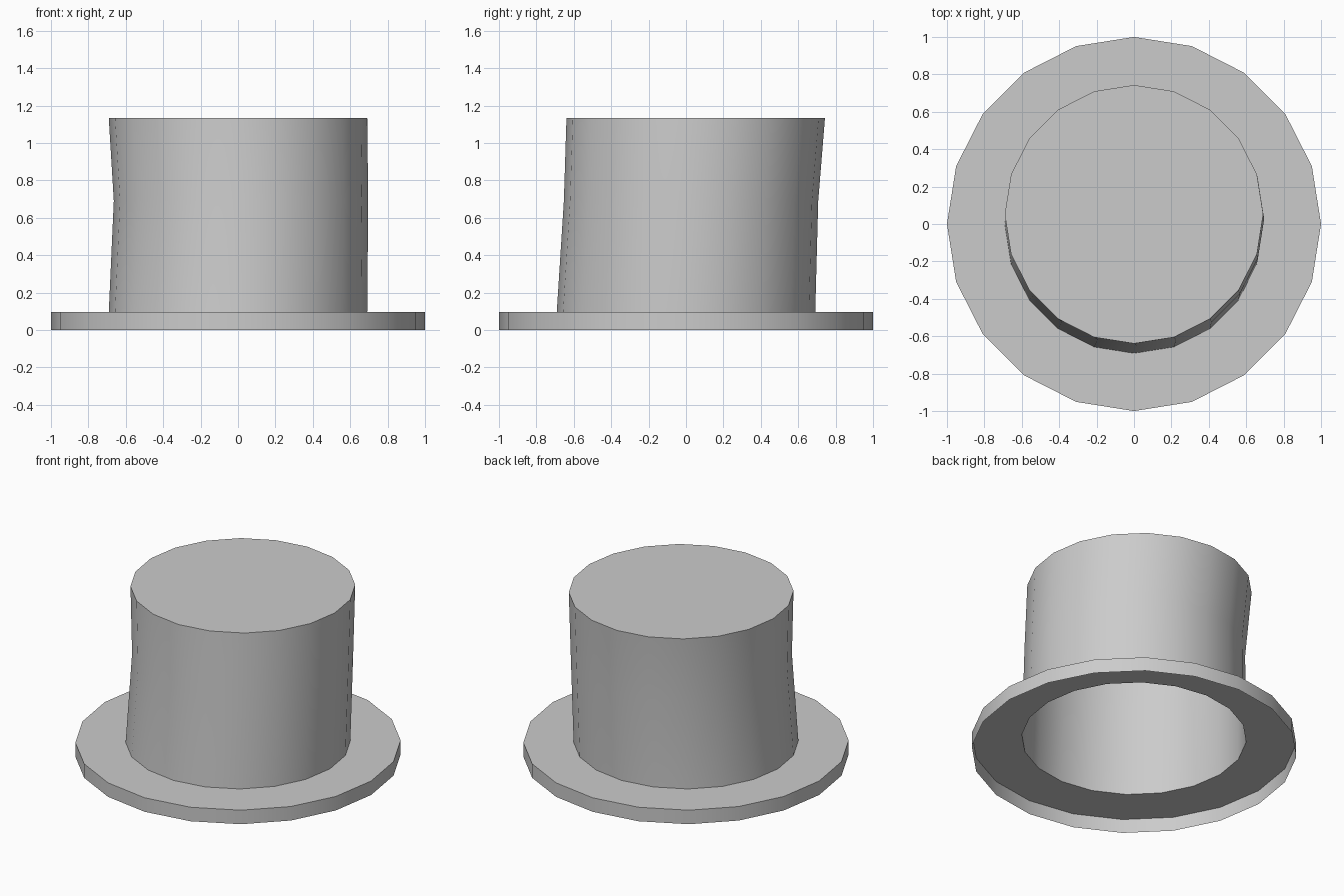
import bpy, bmesh
from math import cos, sin, radians, tau

if "Cube" in bpy.data.objects:
    bpy.data.objects.remove(bpy.data.objects["Cube"])

SIDES = 20


def lathe(name, rings, cap_top=False):
    """Bridge a stack of rings given as (centre x, centre y, radius, z)."""
    bm = bmesh.new()
    loops = [[bm.verts.new((cx + r * cos(tau * i / SIDES),
                            cy + r * sin(tau * i / SIDES), z))
              for i in range(SIDES)] for cx, cy, r, z in rings]
    for a, b in zip(loops, loops[1:]):
        for i in range(SIDES):
            j = (i + 1) % SIDES
            bm.faces.new((a[i], a[j], b[j], b[i]))
    if cap_top:
        bm.faces.new(loops[-1])
    mesh = bpy.data.meshes.new(name)
    bm.to_mesh(mesh)
    bm.free()
    obj = bpy.data.objects.new(name, mesh)
    bpy.context.collection.objects.link(obj)
    bpy.ops.object.select_all(action='DESELECT')
    obj.select_set(True)
    bpy.context.view_layer.objects.active = obj
    bpy.ops.object.shade_smooth_by_angle(angle=radians(30))
    return obj


# Thin brim: outer wall and top ring, open underneath
lathe("brim", [(0, 0, 1.0, 0), (0, 0, 1.0, 0.095), (0, 0, 0.691, 0.095)])

# Thin, slightly bent crown, hollow from below and closed on top
lathe("crown", [(0, 0, 0.691, 0.095), (0.016, 0.027, 0.68, 0.69),
                (0, 0.052, 0.691, 1.133)], cap_top=True)
